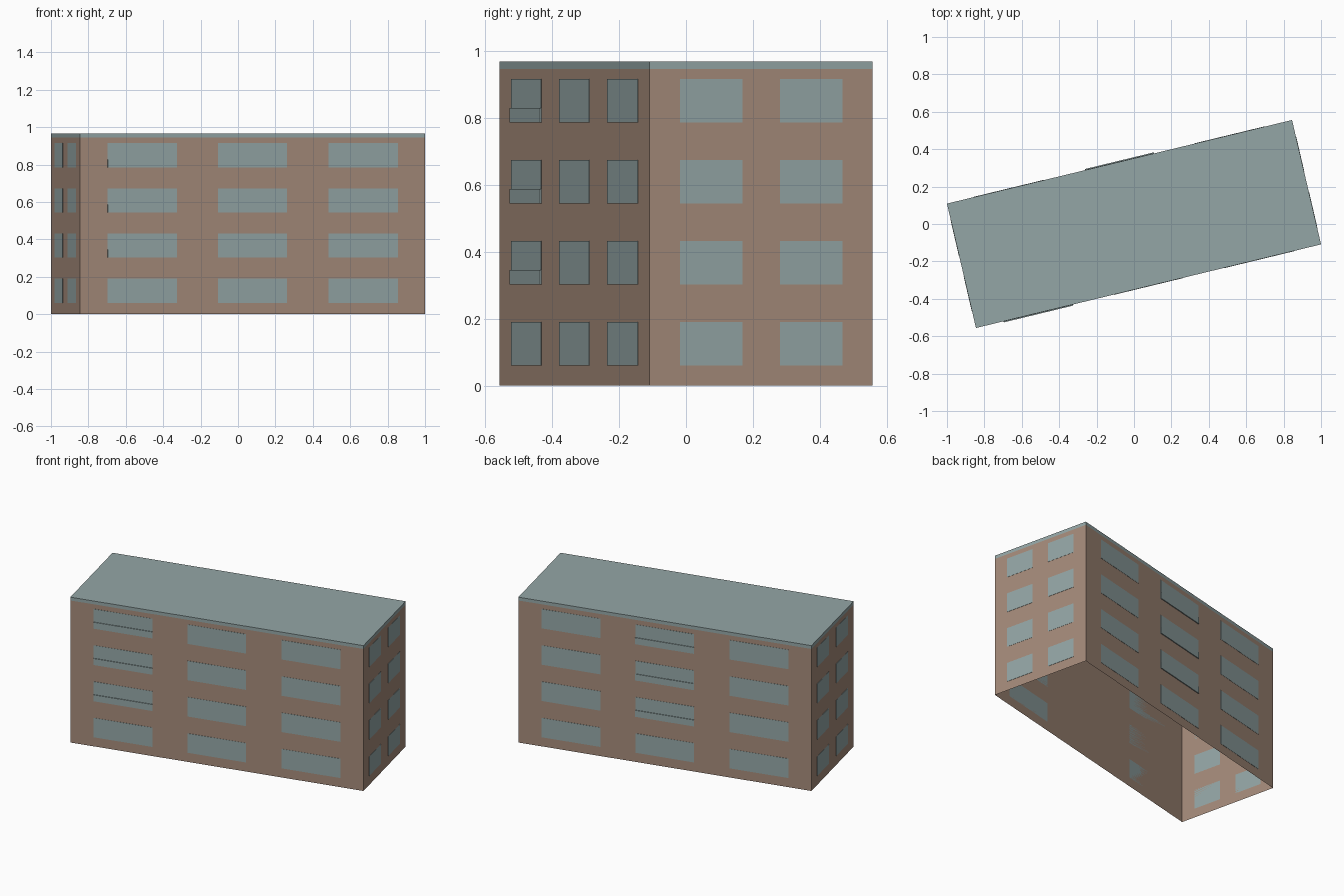
import bpy
import bmesh
from mathutils import Vector

if "Cube" in bpy.data.objects:
    bpy.data.objects.remove(bpy.data.objects["Cube"], do_unlink=True)


def make_material(name, color):
    mat = bpy.data.materials.new(name)
    mat.use_nodes = True
    mat.diffuse_color = color
    mat.node_tree.nodes["Principled BSDF"].inputs["Base Color"].default_value = color
    return mat


brick = make_material("warm brown wall", (0.376, 0.258, 0.195, 1))
slate = make_material("grey blue glass and roof", (0.296, 0.381, 0.381, 1))

# Footprint corners, counter-clockwise from the front right corner
A, B = Vector((-0.845, -0.556, 0)), Vector((1.0, -0.109, 0))
corners = [A, B, -A, -B]
WALL_TOP, ROOF_TOP = 0.945, 0.967
FLOOR_STEP, SILL, WINDOW_HEIGHT = 0.2415, 0.061, 0.129


def add_prism(bm, base, z0, z1, caps=True):
    low = [bm.verts.new((p.x, p.y, z0)) for p in base]
    high = [bm.verts.new((p.x, p.y, z1)) for p in base]
    n = len(base)
    for i in range(n):
        j = (i + 1) % n
        bm.faces.new((low[i], low[j], high[j], high[i]))
    if caps:
        bm.faces.new(low[::-1])
        bm.faces.new(high)


def finish(name, bm, mat):
    mesh = bpy.data.meshes.new(name)
    bm.to_mesh(mesh)
    bm.free()
    mesh.materials.append(mat)
    obj = bpy.data.objects.new(name, mesh)
    bpy.context.collection.objects.link(obj)
    return obj


def add_panel(bm, side, span, z0, height, depth):
    """Thin plate on one wall, spanning a fraction of its length."""
    start, end = corners[side], corners[(side + 1) % 4]
    run = end - start
    out = Vector((run.y, -run.x, 0)).normalized() * depth
    p, q = start + run * span[0], start + run * span[1]
    add_prism(bm, [p + out, q + out, q, p], z0, z0 + height)


# Walls, open underneath
bm = bmesh.new()
add_prism(bm, corners, 0, WALL_TOP, caps=False)
finish("walls", bm, brick)

# Flat roof slab
bm = bmesh.new()
add_prism(bm, corners, WALL_TOP, ROOF_TOP)
finish("roof", bm, slate)

# Windows: three columns on the long walls, two on the short walls
long_columns = [(0.08, 0.281), (0.4, 0.6), (0.72, 0.922)]
short_columns = [(0.136, 0.416), (0.586, 0.866)]
for side, label in enumerate(("front", "left", "back", "right")):
    bm = bmesh.new()
    for span in (short_columns if side % 2 else long_columns):
        for floor in range(4):
            add_panel(bm, side, span, SILL + floor * FLOOR_STEP, WINDOW_HEIGHT, 0.0015)
    finish(label + "_windows", bm, slate)

# Shallow balcony rails on the upper floors
for side, column, label in ((0, 0, "front"), (2, 1, "back")):
    bm = bmesh.new()
    for floor in range(1, 4):
        add_panel(bm, side, long_columns[column], SILL + floor * FLOOR_STEP, 0.043, 0.006)
    finish(label + "_balcony_rails", bm, slate)
